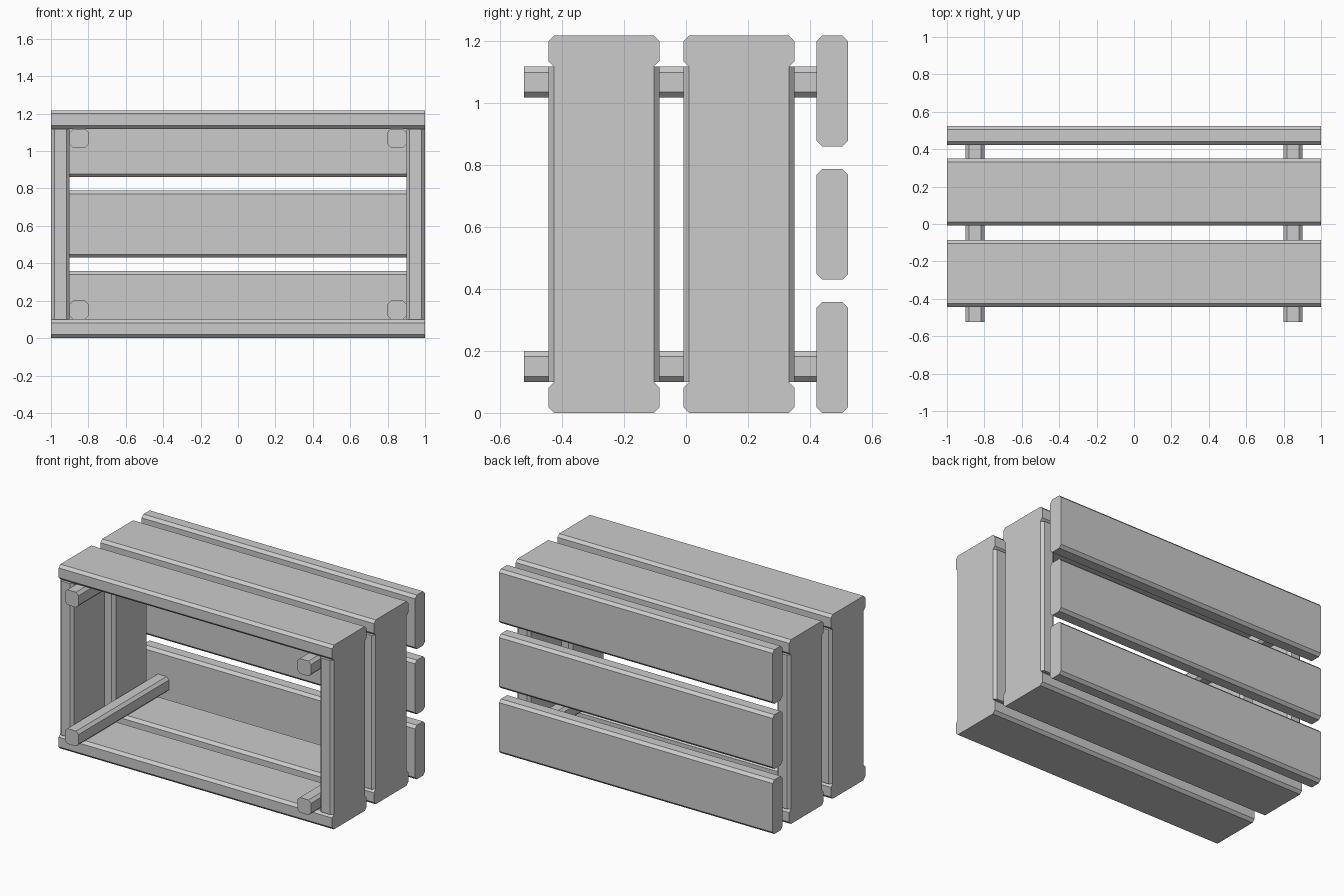
import bpy, bmesh
from mathutils import Vector

if "Cube" in bpy.data.objects:
    bpy.data.objects.remove(bpy.data.objects["Cube"])

CH = 0.018  # chamfer along the long edges


def beam(name, lo, hi, axis):
    """Box from lo to hi with only the edges parallel to axis chamfered."""
    lo, hi = Vector(lo), Vector(hi)
    bm = bmesh.new()
    bmesh.ops.create_cube(bm, size=1)
    for v in bm.verts:
        v.co = Vector([(lo[i] + hi[i]) / 2 + v.co[i] * (hi[i] - lo[i]) for i in range(3)])
    long_edges = [e for e in bm.edges
                  if abs((e.verts[0].co - e.verts[1].co).normalized()[axis]) > 0.9]
    bmesh.ops.bevel(bm, geom=long_edges, offset=CH, segments=1, affect='EDGES')
    bmesh.ops.recalc_face_normals(bm, faces=bm.faces)
    me = bpy.data.meshes.new(name)
    bm.to_mesh(me)
    bm.free()
    ob = bpy.data.objects.new(name, me)
    bpy.context.collection.objects.link(ob)
    return ob


H, T, W = 1.218, 0.1, 0.358   # crate height, board thickness, board width

# Top, bottom and side boards form two rectangular hoops
for row, y in (("front", -0.444), ("rear", -0.008)):
    beam(f"{row}_bottom_board", (-1, y, 0), (1, y + W, T), 0)
    beam(f"{row}_top_board", (-1, y, H - T), (1, y + W, H), 0)
    for side, x in (("left", -1), ("right", 1 - T)):
        beam(f"{row}_{side}_board", (x, y, T), (x + T, y + W, H - T), 2)

# Back slats
for i in range(3):
    z = i * (H - W) / 2
    beam(f"back_slat_{i + 1}", (-1, 0.422, z), (1, 0.523, z + W), 0)

# Corner rails running front to back inside the hoops
for side, x in (("left", -0.9), ("right", 0.8)):
    for level, z in (("lower", T), ("upper", H - 2 * T)):
        beam(f"{level}_{side}_rail", (x, -0.523, z), (x + 0.1, 0.422, z + 0.1), 1)
